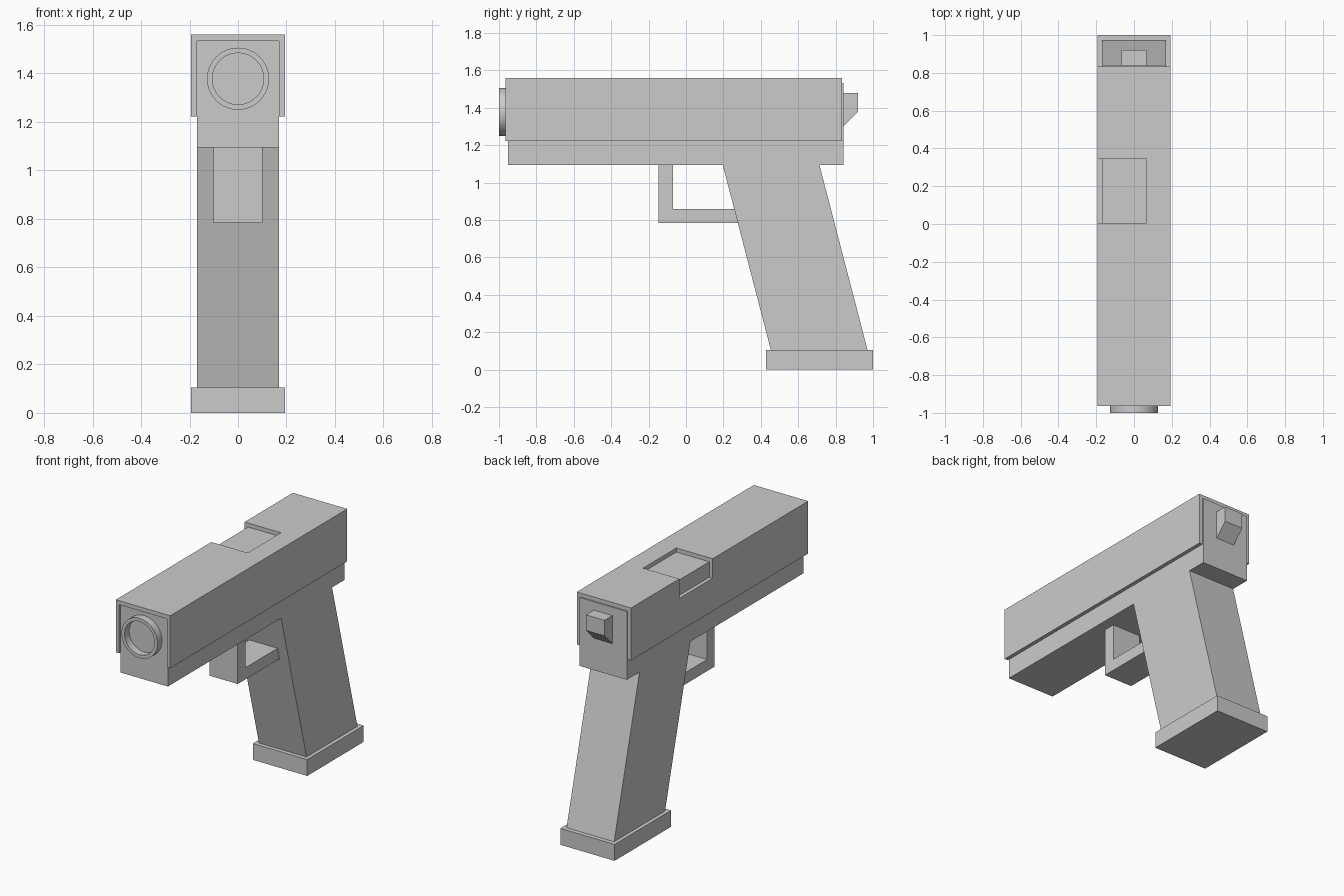
import bpy, bmesh, math

if "Cube" in bpy.data.objects:
    bpy.data.objects.remove(bpy.data.objects["Cube"])


def finish(name, bm):
    bmesh.ops.recalc_face_normals(bm, faces=bm.faces)
    mesh = bpy.data.meshes.new(name)
    bm.to_mesh(mesh)
    bm.free()
    obj = bpy.data.objects.new(name, mesh)
    bpy.context.collection.objects.link(obj)
    return obj


def prism(name, pts, direction):
    """Extrude a closed 3D outline along a direction."""
    bm = bmesh.new()
    face = bm.faces.new([bm.verts.new(p) for p in pts])
    res = bmesh.ops.extrude_face_region(bm, geom=[face], use_keep_orig=True)
    verts = [g for g in res["geom"] if isinstance(g, bmesh.types.BMVert)]
    bmesh.ops.translate(bm, verts=verts, vec=direction)
    return finish(name, bm)


def side_profile(name, yz, half_width):
    return prism(name, [(-half_width, y, z) for y, z in yz], (2 * half_width, 0, 0))


def box(name, x0, x1, y0, y1, z0, z1):
    return prism(name, [(x0, y0, z0), (x1, y0, z0), (x1, y1, z0), (x0, y1, z0)],
                 (0, 0, z1 - z0))


W, N = 0.193, 0.169  # half widths of the wide and narrow parts

# Body block inside the slide
box("frame", -N, N, -0.953, 0.841, 1.095, 1.534)

# Slide: inverted U shell over the frame
half = [(W, 1.56), (W, 1.223), (N, 1.223), (N, 1.534)]
outline = half + [(-x, z) for x, z in reversed(half)]
slide = prism("slide", [(x, -0.964, z) for x, z in outline], (0, 1.797, 0))

# Port cut through the top and left side of the slide
cutter = box("port_cutter", -0.3, 0.065, 0.005, 0.343, 1.435, 1.7)
cutter.hide_render = True
cutter.hide_viewport = False
cut = slide.modifiers.new("port", "BOOLEAN")
cut.operation = "DIFFERENCE"
cut.solver = "EXACT"
cut.object = cutter
bpy.context.view_layer.objects.active = slide
bpy.ops.object.modifier_apply(modifier=cut.name)
bpy.data.objects.remove(cutter)

# Slanted grip and its base plate
side_profile("grip", [(0.195, 1.1), (0.712, 1.1), (0.972, 0.10), (0.455, 0.10)], N)
box("base_plate", -W, W, 0.427, 1.0, 0.0, 0.105)

# L-shaped trigger guard, running into the grip
side_profile("trigger_guard", [(-0.147, 1.1), (-0.147, 0.785), (0.32, 0.785),
                               (0.32, 0.86), (-0.07, 0.86), (-0.07, 1.1)], 0.101)

# Hammer at the back
side_profile("hammer", [(0.83, 1.48), (0.92, 1.48), (0.92, 1.38), (0.841, 1.30),
                        (0.83, 1.30)], 0.066)

# Muzzle ring: four loops bridged around the bore axis
bm = bmesh.new()
SIDES = 48
loops = []
for r, y in [(0.128, -0.953), (0.128, -1.0), (0.106, -1.0), (0.106, -0.953)]:
    loops.append([bm.verts.new((r * math.cos(a), y, 1.378 + r * math.sin(a)))
                  for a in (2 * math.pi * i / SIDES for i in range(SIDES))])
for j in range(4):
    a, b = loops[j], loops[(j + 1) % 4]
    for i in range(SIDES):
        k = (i + 1) % SIDES
        bm.faces.new((a[i], a[k], b[k], b[i]))
muzzle = finish("muzzle", bm)
bpy.ops.object.select_all(action="DESELECT")
muzzle.select_set(True)
bpy.context.view_layer.objects.active = muzzle
bpy.ops.object.shade_smooth_by_angle()
